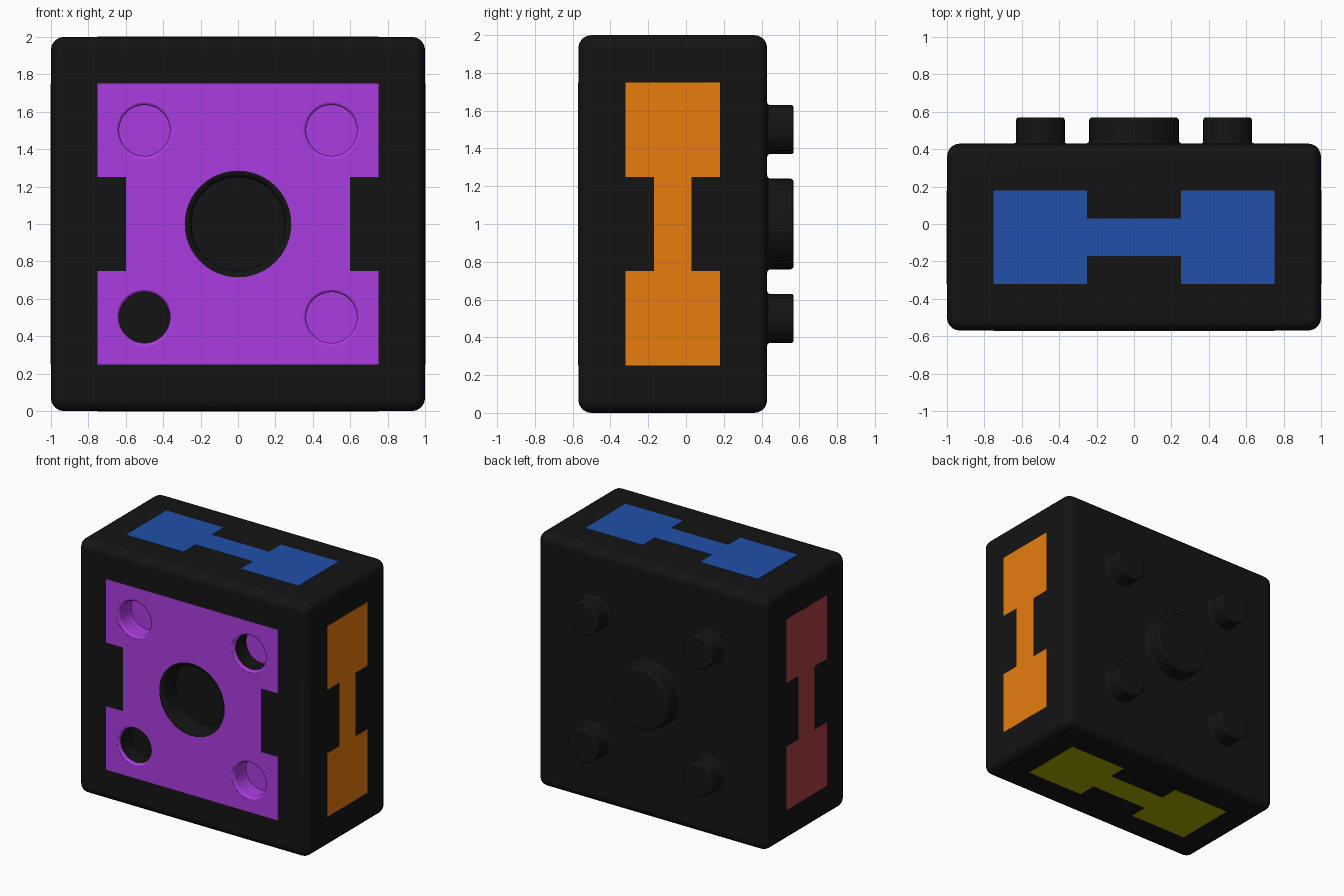
import bpy, bmesh, math
from mathutils import Vector

if "Cube" in bpy.data.objects:
    bpy.data.objects.remove(bpy.data.objects["Cube"])

FRONT, BACK, MID = -0.57, 0.43, -0.07
SEG = 48
PROUD = 0.0015


def material(name, rgb):
    m = bpy.data.materials.new(name)
    m.diffuse_color = (*rgb, 1)
    m.use_nodes = True
    m.node_tree.nodes["Principled BSDF"].inputs["Base Color"].default_value = m.diffuse_color
    return m


black = material("black", (0.007, 0.007, 0.007))
purple = material("purple", (0.41, 0.046, 0.75))
orange = material("orange", (0.80, 0.20, 0.004))
blue = material("blue", (0.015, 0.08, 0.40))
red = material("red", (0.40, 0.05, 0.05))
olive = material("olive", (0.40, 0.40, 0.0))


def finish(name, bm, mats):
    bmesh.ops.recalc_face_normals(bm, faces=bm.faces)
    me = bpy.data.meshes.new(name)
    bm.to_mesh(me)
    bm.free()
    ob = bpy.data.objects.new(name, me)
    bpy.context.collection.objects.link(ob)
    for m in mats:
        me.materials.append(m)
    return ob


def activate(ob):
    bpy.ops.object.select_all(action='DESELECT')
    ob.select_set(True)
    bpy.context.view_layer.objects.active = ob


def lathe(bm, x, z, profile, mats):
    """Closed solid turned about a y-directed axis; profile is (radius, y)."""
    rings = []
    for r, y in profile:
        rings.append([bm.verts.new((x + r * math.cos(2 * math.pi * i / SEG), y,
                                    z + r * math.sin(2 * math.pi * i / SEG)))
                      for i in range(SEG)])
    for k, (a, b) in enumerate(zip(rings, rings[1:])):
        for i in range(SEG):
            j = (i + 1) % SEG
            bm.faces.new((a[i], a[j], b[j], b[i])).material_index = mats[k]
    bm.faces.new(rings[0]).material_index = mats[0]
    bm.faces.new(rings[-1]).material_index = mats[-1]


def arc(cx, cy, r, a0, a1, n=4):
    return [(cx + r * math.cos(math.radians(a0 + (a1 - a0) * i / n)),
             cy + r * math.sin(math.radians(a0 + (a1 - a0) * i / n)))
            for i in range(n + 1)]


def panel(name, outline, origin, u, v, n, mats, index=0):
    """Thin inlay plate lying just proud of a body face."""
    o, u, v, n = map(Vector, (origin, u, v, n))
    bm = bmesh.new()
    lo, hi = ([bm.verts.new(o + u * a + v * b + n * d) for a, b in outline]
              for d in (-0.002, PROUD))
    bm.faces.new(lo)
    bm.faces.new(hi)
    for i in range(len(lo)):
        j = (i + 1) % len(lo)
        bm.faces.new((lo[i], lo[j], hi[j], hi[i]))
    for f in bm.faces:
        f.material_index = index
    return finish(name, bm, mats)


def cut(ob, cutter):
    activate(ob)
    m = ob.modifiers.new("holes", 'BOOLEAN')
    m.operation = 'DIFFERENCE'
    m.solver = 'EXACT'
    m.object = cutter
    bpy.ops.object.modifier_apply(modifier=m.name)


# Rounded block
bm = bmesh.new()
bmesh.ops.create_cube(bm, size=1)
for vert in bm.verts:
    vert.co = (vert.co.x * 2, vert.co.y + MID, vert.co.z * 2 + 1)
bmesh.ops.bevel(bm, geom=bm.edges[:], offset=0.07, segments=5, profile=0.5,
                affect='EDGES')
body = finish("body", bm, [black, purple])

# Socket cutters: rounded lip, wall and floor, coloured per socket
bm = bmesh.new()
sockets = [(0, 1, 0.25, 0.035, (0, 0, 0))]
for x, z, mats in ((-0.5, 0.5, (1, 0, 0)), (0.5, 0.5, (1, 1, 1)),
                   (-0.5, 1.5, (1, 1, 1)), (0.5, 1.5, (1, 0, 1))):
    sockets.append((x, z, 0.136, 0.018, mats))
for x, z, r, f, (lip, wall, floor) in sockets:
    prof = [(r + f, FRONT - 0.03)] + arc(r + f, FRONT + f, f, 270, 180)
    prof += [(r, FRONT + 0.15), (r * 0.5, FRONT + 0.15)]
    lathe(bm, x, z, prof, [lip] * 5 + [wall, floor])
cutter = finish("socket_cutter", bm, [black, purple])
cutter.hide_render = True

# Front panel with side notches
half = [(0.75, -0.75), (0.75, -0.25), (0.6, -0.25),
        (0.6, 0.25), (0.75, 0.25), (0.75, 0.75)]
front = panel("front_panel", half + [(-a, -b) for a, b in half],
              (0, FRONT, 1), (1, 0, 0), (0, 0, 1), (0, -1, 0),
              [black, purple], 1)

cut(body, cutter)
cut(front, cutter)
bpy.data.objects.remove(cutter)

# Dumbbell panels on the four narrow sides
half = [(-0.75, -0.25), (-0.25, -0.25), (-0.25, -0.1),
        (0.25, -0.1), (0.25, -0.25), (0.75, -0.25)]
bell = half + [(-a, -b) for a, b in half]
X, Y, Z = (1, 0, 0), (0, 1, 0), (0, 0, 1)
panel("right_panel", bell, (1, MID, 1), Z, Y, (1, 0, 0), [orange])
panel("left_panel", bell, (-1, MID, 1), Z, Y, (-1, 0, 0), [red])
panel("top_panel", bell, (0, MID, 2), X, Y, (0, 0, 1), [blue])
panel("bottom_panel", bell, (0, MID, 0), X, Y, (0, 0, -1), [olive])

# Studs on the back, with filleted base and rounded rim
studs = []
for x, z, r, f in ((0, 1, 0.24, 0.018), (-0.5, 0.5, 0.13, 0.014),
                   (0.5, 0.5, 0.13, 0.014), (-0.5, 1.5, 0.13, 0.014),
                   (0.5, 1.5, 0.13, 0.014)):
    bm = bmesh.new()
    prof = [(r + f, BACK - 0.02)] + arc(r + f, BACK + f, f, 270, 180)
    prof += arc(r - f, 0.57 - f, f, 0, 90)
    lathe(bm, x, z, prof, [0] * (len(prof) - 1))
    studs.append(finish("stud", bm, [black]))

# Smooth curves, flat faces
for ob in [body] + studs:
    activate(ob)
    bpy.ops.object.shade_smooth_by_angle(angle=math.radians(35))
    wn = ob.modifiers.new("face_normals", 'WEIGHTED_NORMAL')
    wn.keep_sharp = True
